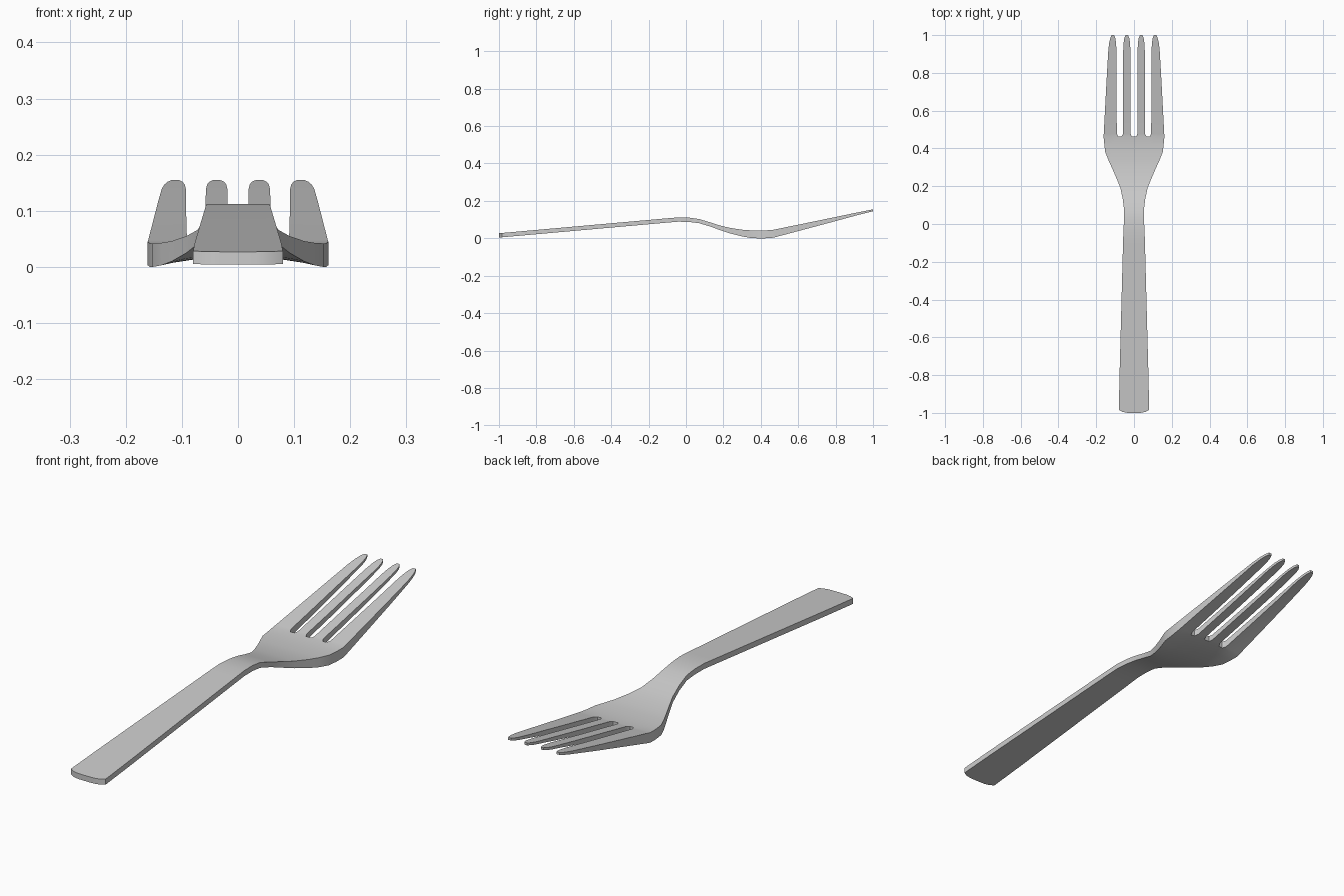
import bpy, bmesh

if "Cube" in bpy.data.objects:
    bpy.data.objects.remove(bpy.data.objects["Cube"])

# Side profile: y, half width, top z, thickness at centre, thickness at outer edge
PROFILE = [
    (-1.0, .080, .027, .023, .023), (-.82, .077, .043, .023, .023),
    (-.10, .058, .107, .023, .023), (-.04, .056, .112, .023, .023),
    (.02, .053, .110, .023, .023), (.07, .052, .103, .022, .022),
    (.13, .059, .085, .022, .022), (.19, .072, .066, .022, .025),
    (.24, .092, .055, .022, .030), (.30, .118, .046, .023, .036),
    (.34, .136, .043, .023, .040), (.38, .152, .042, .024, .042),
    (.42, .157, .042, .024, .042), (.463, .161, .045, .024, .042),
    (.50, .159, .052, .024, .041), (.65, .151, .083, .021, .031),
    (.80, .143, .114, .017, .022), (.92, .137, .139, .012, .014),
    (1.0, .125, .155, .010, .010)]


def sample(y):
    for a, b in zip(PROFILE, PROFILE[1:]):
        if y <= b[0]:
            t = (y - a[0]) / (b[0] - a[0])
            return [p + (q - p) * t for p, q in zip(a, b)]
    return PROFILE[-1]


bm = bmesh.new()
cache = {}


def pair(x, y):
    """Top and bottom vertex at a plan position."""
    key = (round(x, 5), round(y, 5))
    if key not in cache:
        _, w, z, tc, te = sample(y)
        t = tc + (te - tc) * min(1, abs(x) / w) ** 2
        cache[key] = (bm.verts.new((x, y, z)), bm.verts.new((x, y, max(0, z - t))))
    return cache[key]


quads = []


def loft(rows):
    for r, s in zip(rows, rows[1:]):
        for i in range(len(r) - 1):
            quads.append((r[i], r[i + 1], s[i + 1], s[i]))


# Handle, neck and head
half = [.012, .066, .083, .125, .161]
cols = [-c for c in reversed(half)] + half
rows = []
for p in PROFILE[:14]:
    y, w = p[0], p[1]
    row = []
    for c in cols:
        f = c / .161
        row.append((w * f, y + (.016 * f ** 4 if y == -1 else 0)))
    rows.append(row)
loft(rows)

# Tines: y, then plan x positions (mirrored for the other side)
inner = [(.463, .012, .066), (.478, .018, .058), (.65, .018, .058), (.80, .019, .058),
         (.92, .019, .057), (.96, .021, .055), (.985, .025, .051), (1.0, .032, .044)]
outer = [(.463, .083, .125, .161), (.478, .091, .126, .160), (.65, .092, .122, .151),
         (.80, .093, .118, .143), (.92, .093, .115, .136), (.96, .095, .113, .131),
         (.985, .099, .112, .125), (1.0, .105, .111, .118)]
for tine in (inner, outer):
    for s in (1, -1):
        loft([[(s * x, r[0]) for x in r[1:]] for r in tine])

# Top and bottom skins, then walls along the outline
edges = {}
for q in quads:
    v = [pair(*p) for p in q]
    bm.faces.new([a for a, b in v])
    bm.faces.new([b for a, b in reversed(v)])
    for i in range(4):
        a, b = v[i], v[(i + 1) % 4]
        edges.setdefault(frozenset((a[0], b[0])), []).append((a, b))
for e in edges.values():
    if len(e) == 1:
        a, b = e[0]
        bm.faces.new((a[0], a[1], b[1], b[0]))
bmesh.ops.recalc_face_normals(bm, faces=bm.faces)

mesh = bpy.data.meshes.new("fork")
bm.to_mesh(mesh)
bm.free()
fork = bpy.data.objects.new("fork", mesh)
bpy.context.collection.objects.link(fork)
bpy.context.view_layer.objects.active = fork
fork.select_set(True)
bpy.ops.object.shade_smooth_by_angle(angle=0.52)
